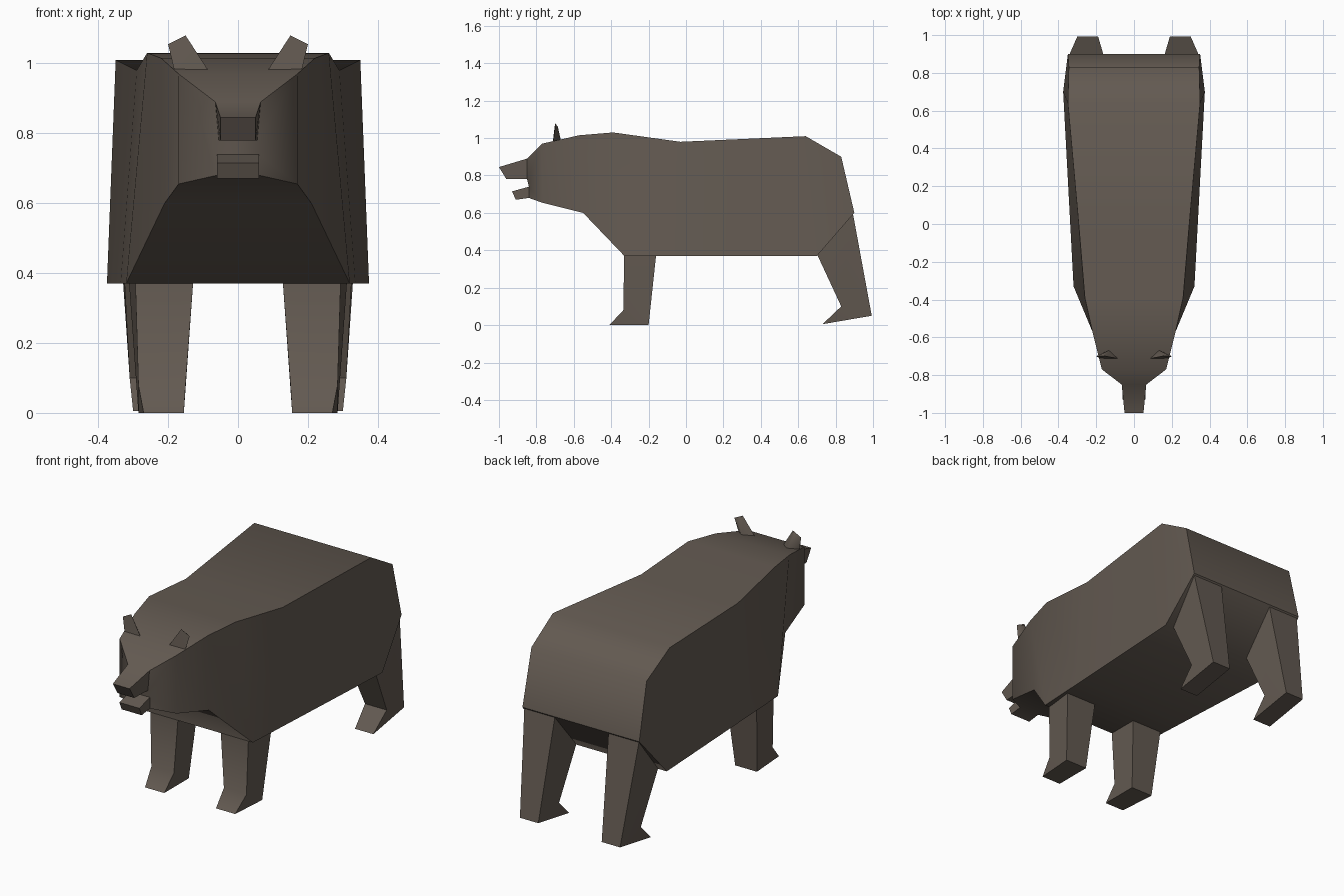
import bpy, bmesh, math

if "Cube" in bpy.data.objects:
    bpy.data.objects.remove(bpy.data.objects["Cube"])

fur = bpy.data.materials.new("brown fur")
fur.diffuse_color = (0.125, 0.102, 0.083, 1)
fur.use_nodes = True
fur.node_tree.nodes["Principled BSDF"].inputs["Base Color"].default_value = fur.diffuse_color


def finish(name, bm):
    bmesh.ops.recalc_face_normals(bm, faces=bm.faces)
    me = bpy.data.meshes.new(name)
    bm.to_mesh(me)
    bm.free()
    me.materials.append(fur)
    me.shade_smooth()
    me.set_sharp_from_angle(angle=math.radians(50))
    ob = bpy.data.objects.new(name, me)
    bpy.context.collection.objects.link(ob)
    return ob


def slab(name, profile, sides):
    """Closed side profile of (y, z, x_a, x_b); sides lists the side faces."""
    bm = bmesh.new()
    a = [bm.verts.new((p[2], p[0], p[1])) for p in profile]
    b = [bm.verts.new((p[3], p[0], p[1])) for p in profile]
    n = len(profile)
    for i in range(n):
        j = (i + 1) % n
        bm.faces.new((a[i], a[j], b[j], b[i]))
    for f in sides:
        bm.faces.new([a[i] for i in f])
        bm.faces.new([b[i] for i in f])
    return finish(name, bm)


# Body, head and open mouth: side profile (y, z, half width)
outline = [
    (-.96, .78, .05), (-1, .845, .05), (-.85, .89, .065), (-.77, .97, .17),
    (-.57, 1.015, .22), (-.39, 1.03, .26), (-.03, .98, .29), (.64, 1.01, .35),
    (.83, .90, .345), (.90, .60, .35), (.70, .37, .375), (-.03, .37, .336),
    (-.33, .37, .32), (-.55, .60, .21), (-.77, .655, .17), (-.84, .68, .06),
    (-.91, .67, .06), (-.93, .715, .06), (-.84, .74, .06), (-.85, .78, .055)]
slab("body", [(y, z, -w, w) for y, z, w in outline],
     [(0, 1, 2, 19), (2, 3, 14, 15, 18, 19), (15, 16, 17, 18), (3, 4, 13, 14),
      (4, 5, 12, 13), (5, 6, 11, 12), (6, 7, 10, 11), (7, 8, 9, 10)])

# Legs: side profile (y, z, inner x, outer x)
front = [(-.33, .42, .125, .295), (-.335, .08, .15, .285), (-.41, 0, .155, .27),
         (-.2, 0, .155, .285), (-.155, .42, .125, .315)]
hind = [(.89, .61, .16, .345), (.993, .05, .19, .30), (.73, .005, .19, .30),
        (.83, .10, .18, .31), (.70, .38, .165, .325)]

for side, s in (("left", 1), ("right", -1)):
    for name, prof, faces in (("front_leg", front, [(0, 1, 3, 4), (1, 2, 3)]),
                              ("hind_leg", hind, [(0, 1, 3, 4), (1, 2, 3)])):
        slab(f"{name}_{side}", [(y, z, s * a, s * b) for y, z, a, b in prof], faces)
    # Ear: wedge with a flat front and a ridge at the back
    bm = bmesh.new()
    for x, y, z in ((.085, -.712, .98), (.18, -.712, .97), (.125, -.665, .97),
                    (.15, -.70, 1.08), (.20, -.70, 1.055), (.165, -.685, 1.06)):
        bm.verts.new((s * x, y, z))
    bmesh.ops.convex_hull(bm, input=bm.verts)
    finish(f"ear_{side}", bm)
